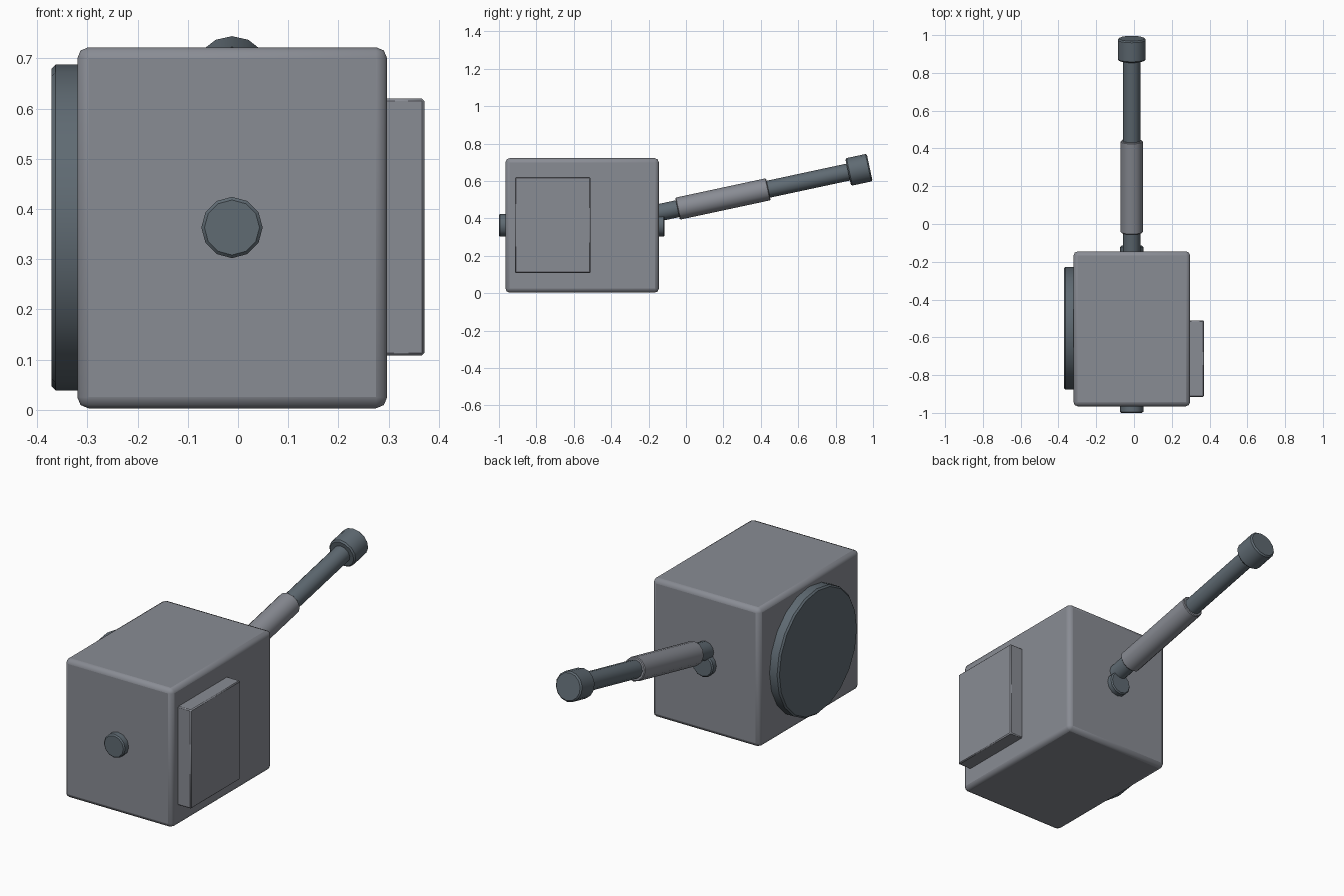
import bpy
import math
from mathutils import Vector

if "Cube" in bpy.data.objects:
    bpy.data.objects.remove(bpy.data.objects["Cube"])


def material(name, rgb):
    m = bpy.data.materials.new(name)
    m.diffuse_color = (*rgb, 1)
    m.use_nodes = True
    m.node_tree.nodes["Principled BSDF"].inputs["Base Color"].default_value = m.diffuse_color
    return m


light = material("light grey", (0.25, 0.262, 0.295))
dark = material("dark blue grey", (0.115, 0.145, 0.17))


def finish(ob, name, mat, bevel, segments=1):
    ob.name = name
    ob.data.materials.append(mat)
    if bevel:
        b = ob.modifiers.new("edge", 'BEVEL')
        b.width, b.segments = bevel, segments
        b.limit_method, b.angle_limit = 'ANGLE', math.radians(50)
    bpy.ops.object.shade_smooth_by_angle(angle=math.radians(35))
    return ob


def box(name, lo, hi, mat, bevel, segments=1):
    lo, hi = Vector(lo), Vector(hi)
    bpy.ops.mesh.primitive_cube_add(size=1, location=(lo + hi) / 2)
    ob = bpy.context.object
    ob.scale = hi - lo
    bpy.ops.object.transform_apply(location=False, rotation=False, scale=True)
    return finish(ob, name, mat, bevel, segments)


def rod(name, a, b, radius, sides, mat, bevel=0.0):
    a, b = Vector(a), Vector(b)
    bpy.ops.mesh.primitive_cylinder_add(vertices=sides, radius=radius, depth=(b - a).length,
                                        location=(a + b) / 2)
    ob = bpy.context.object
    ob.rotation_euler = (b - a).to_track_quat('Z', 'Y').to_euler()
    return finish(ob, name, mat, bevel)


CX = -0.012


def on_axis(y):
    # point on the raised barrel axis
    return (CX, y, 0.4615 + 0.2146 * y)


# housing with side plate and side disc
box("housing", (-0.32, -0.965, 0.003), (0.297, -0.145, 0.722), light, 0.022, 2)
box("side_plate", (0.28, -0.915, 0.108), (0.371, -0.51, 0.62), light, 0.005)
rod("side_disc", (-0.30, -0.552, 0.363), (-0.371, -0.552, 0.363), 0.325, 20, dark, 0.008)

# pivot caps on the front and back faces
rod("front_cap", (CX, -0.95, 0.363), (CX, -1.0, 0.363), 0.061, 12, dark, 0.006)
rod("back_cap", (CX, -0.16, 0.363), (CX, -0.115, 0.363), 0.061, 12, dark, 0.006)

# barrel, sleeve and muzzle
rod("barrel", on_axis(-0.19), on_axis(0.93), 0.046, 12, dark)
rod("barrel_sleeve", on_axis(-0.045), on_axis(0.44), 0.060, 12, light, 0.004)
rod("muzzle", on_axis(0.867), on_axis(0.982), 0.075, 14, dark, 0.007)
